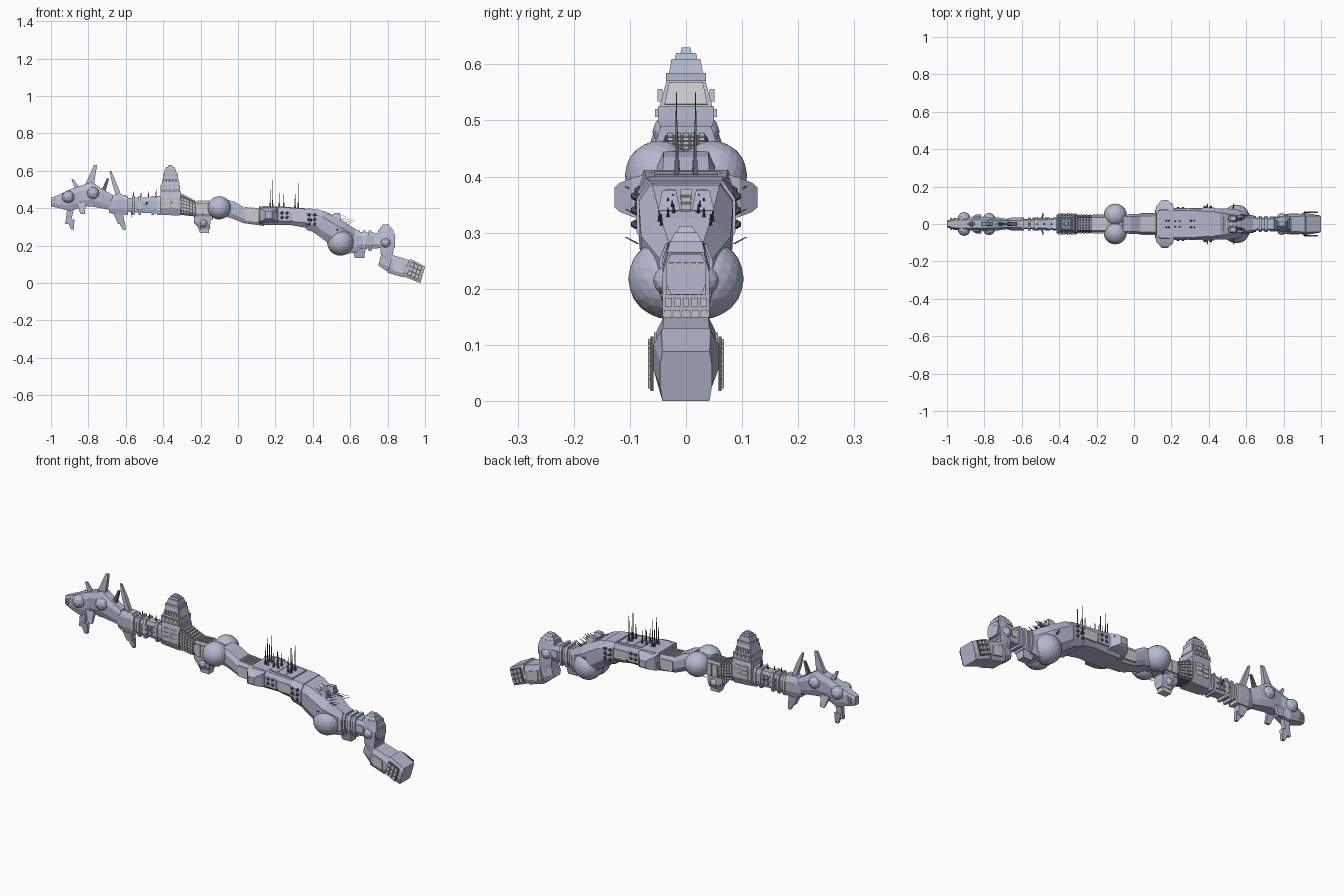
import bpy, bmesh, math, random
from mathutils import Vector, Matrix

random.seed(4)
blue = bpy.data.materials.new("hull_blue")
blue.diffuse_color = (0.46, 0.49, 0.63, 1)
dark = bpy.data.materials.new("dark_trim")
dark.diffuse_color = (0.12, 0.13, 0.16, 1)


def finish(name, bm, mat=blue):
    bmesh.ops.recalc_face_normals(bm, faces=bm.faces)
    me = bpy.data.meshes.new(name)
    bm.to_mesh(me)
    bm.free()
    ob = bpy.data.objects.new(name, me)
    bpy.context.collection.objects.link(ob)
    if mat:
        me.materials.append(mat)
    return ob


def add_loft(bm, rings):
    loops = [[bm.verts.new(p) for p in r] for r in rings]
    n = len(loops[0])
    for a, b in zip(loops, loops[1:]):
        for i in range(n):
            bm.faces.new((a[i], a[(i + 1) % n], b[(i + 1) % n], b[i]))
    bm.faces.new(loops[0])
    bm.faces.new(loops[-1])


# hull: sections of (x bottom, z bottom, x top, z top, half widths bottom / middle / top)
def hull(name, secs, mat=blue):
    bm = bmesh.new()
    rings = []
    for xb, zb, xt, zt, wb, wm, wt in secs:
        p = lambda t: (xb + (xt - xb) * t, zb + (zt - zb) * t)
        half = [(wb, 0), (wm, .28), (wm, .75), (wt, 1)]
        pts = half + [(-w, t) for w, t in reversed(half)]
        rings.append([(p(t)[0], w, p(t)[1]) for w, t in pts])
    add_loft(bm, rings)
    return finish(name, bm, mat)


def seg(name, x0, x1, b0, t0, b1, t1, w, mat=blue):
    return hull(name, [(x0, b0, x0, t0, w * .75, w, w * .75),
                       (x1, b1, x1, t1, w * .75, w, w * .75)], mat)


# tapered box between two points, sizes are (along-hull, across)
def taper(bm, p, q, s0, s1):
    rings = [[(c[0] + dx * s[0], c[1] + dy * s[1], c[2])
              for dx, dy in ((-1, -1), (1, -1), (1, 1), (-1, 1))]
             for c, s in ((p, s0), (q, s1))]
    add_loft(bm, rings)


def fin(name, p, q, s0, s1, mat=blue, mirror=False):
    bm = bmesh.new()
    for m in ((1, -1) if mirror else (1,)):
        taper(bm, (p[0], p[1] * m, p[2]), (q[0], q[1] * m, q[2]), s0, s1)
    return finish(name, bm, mat)


def spheres(name, x, y, z, r, sub=3, mat=blue):
    bm = bmesh.new()
    for m in (1, -1):
        bmesh.ops.create_icosphere(bm, subdivisions=sub, radius=r,
                                   matrix=Matrix.Translation((x, y * m, z)))
    return finish(name, bm, mat)


# rows of raised tiles over a four-cornered patch, optionally mirrored in y
def tiles(name, c, nu, nv, h=.005, mirror=True, mat=None, gap=.14):
    bm = bmesh.new()
    for m in ((1, -1) if mirror else (1,)):
        a, b, d, e = [Vector((p[0], p[1] * m, p[2])) for p in c]
        n = (b - a).cross(e - a).normalized()
        if (mirror and n.y * m < 0) or (not mirror and n.x + n.z < 0):
            n = -n
        at = lambda u, v: a.lerp(b, u).lerp(e.lerp(d, u), v)
        for i in range(nu):
            for j in range(nv):
                u0, u1 = (i + gap) / nu, (i + 1 - gap) / nu
                v0, v1 = (j + gap) / nv, (j + 1 - gap) / nv
                q = [at(u0, v0), at(u1, v0), at(u1, v1), at(u0, v1)]
                add_loft(bm, [[v - n * .004 for v in q], [v + n * h for v in q]])
    return finish(name, bm, mat)


def side_tiles(name, x0, x1, b0, t0, b1, t1, y, nu, nv, **k):
    return tiles(name, [(x0, y, b0), (x1, y, b1), (x1, y, t1), (x0, y, t0)], nu, nv, **k)


# ---- nose and front head
hull("nose", [(-1, .41, -1, .455, .012, .018, .012), (-.955, .40, -.95, .475, .025, .032, .022),
              (-.90, .385, -.90, .50, .03, .038, .022), (-.85, .40, -.84, .52, .022, .03, .018)])
side_tiles("nose_plates", -.985, -.955, .42, .45, .415, .465, .026, 2, 2)
hull("head", [(-.86, .41, -.86, .515, .02, .03, .02), (-.79, .41, -.78, .54, .026, .038, .022),
              (-.73, .40, -.72, .50, .024, .034, .02), (-.68, .39, -.67, .47, .02, .026, .02)])
spheres("front_eye_domes", -.908, .03, .46, .034, 2)
spheres("rear_eye_domes", -.775, .026, .48, .034, 2)
fin("front_crest", (-.85, 0, .49), (-.885, 0, .555), (.016, .012), (.006, .005))
fin("head_horn", (-.795, 0, .52), (-.762, 0, .63), (.024, .012), (.008, .006))
fin("chin_fin", (-.895, 0, .40), (-.91, 0, .315), (.018, .014), (.014, .008))
fin("chin_claw", (-.895, 0, .34), (-.885, 0, .285), (.02, .012), (.008, .008))
fin("cheek_plates", (-.84, .028, .43), (-.83, .045, .37), (.025, .01), (.012, .006), mirror=True)
fin("nape_fin", (-.72, 0, .49), (-.695, 0, .56), (.012, .008), (.006, .004), dark)

# ---- neck with horn, lower fin and ribs
hull("neck_joint", [(-.69, .375, -.69, .455, .015, .025, .015), (-.655, .365, -.655, .475, .025, .034, .02),
                    (-.60, .365, -.60, .47, .025, .034, .02)])
hull("neck", [(-.60, .38, -.60, .455, .02, .026, .02), (-.40, .37, -.40, .46, .026, .032, .024)])
bm = bmesh.new()
taper(bm, (-.635, 0, .46), (-.66, 0, .53), (.014, .012), (.012, .01))
taper(bm, (-.66, 0, .53), (-.683, 0, .60), (.012, .01), (.005, .004))
finish("neck_horn", bm)
fin("neck_lower_fin", (-.64, 0, .375), (-.625, 0, .315), (.028, .02), (.016, .012))
fin("neck_lower_claw", (-.622, 0, .33), (-.608, 0, .283), (.018, .01), (.007, .007))
for i, x in enumerate((-.595, -.56, -.525, -.455, -.425)):
    seg(f"neck_rib_{i}", x - .007, x + .007, .363, .465, .363, .465, .036, blue if i % 2 else None)
side_tiles("neck_plates", -.545, -.46, .39, .44, .385, .445, .03, 4, 2, mat=blue)

# ---- tower block
hull("tower_base", [(-.415, .365, -.415, .49, .035, .05, .045), (-.31, .36, -.305, .49, .04, .055, .045)])
bm = bmesh.new()
for z0, z1, a, b, wa, wb in ((.485, .50, .05, .052, .045, .05), (.50, .525, .052, .052, .05, .05),
                             (.525, .57, .047, .037, .047, .035), (.57, .585, .040, .040, .036, .036),
                             (.585, .61, .034, .028, .03, .026), (.61, .62, .025, .022, .02, .018),
                             (.62, .63, .014, .01, .01, .008)):
    taper(bm, (-.362, 0, z0), (-.362, 0, z1), (a, wa), (b, wb))
finish("tower", bm)
tiles("tower_rear_panel", [(-.315, -.042, .527), (-.315, .042, .527), (-.325, .032, .57), (-.325, -.032, .57)], 1, 1,
      h=.003, mirror=False, gap=.04)
side_tiles("tower_windows", -.40, -.325, .53, .56, .53, .56, .046, 5, 1)
side_tiles("tower_base_plates", -.405, -.315, .40, .47, .40, .47, .05, 2, 3)
side_tiles("tower_upper_band", -.41, -.315, .503, .523, .503, .523, .05, 4, 1, mat=None)

# ---- grid block and waist
seg("grid_block", -.31, -.225, .365, .475, .355, .435, .048, dark)
side_tiles("grid_block_tiles", -.305, -.228, .37, .465, .36, .43, .047, 5, 5)
tiles("grid_block_roof", [(-.305, -.035, .474), (-.228, -.035, .436), (-.228, .035, .436), (-.305, .035, .474)],
      5, 5, mirror=False)
seg("waist", -.225, -.06, .355, .435, .355, .44, .046)
side_tiles("waist_plates", -.22, -.15, .36, .43, .36, .43, .046, 2, 1, gap=.05)
tiles("waist_roof", [(-.22, -.033, .435), (-.15, -.033, .437), (-.15, .033, .437), (-.22, .033, .435)], 4, 5,
      mirror=False)
hull("keel_turret", [(-.235, .32, -.235, .37, .02, .03, .03), (-.20, .285, -.20, .37, .025, .035, .035),
                     (-.15, .29, -.145, .37, .02, .03, .03)])
fin("keel_turret_foot", (-.185, 0, .30), (-.18, 0, .268), (.03, .022), (.024, .018), None)
spheres("keel_turret_domes", -.185, .025, .32, .022, 2)
spheres("waist_spheres", -.10, .047, .402, .062)

# ---- curved connector to the main hull
hull("connector", [(-.07, .355, -.06, .445, .04, .052, .04), (-.03, .345, -.02, .435, .04, .052, .04),
                   (.03, .32, .035, .402, .04, .055, .042), (.14, .305, .14, .393, .042, .056, .045)])
side_tiles("connector_plates", .035, .11, .325, .385, .32, .382, .054, 1, 1, gap=.04)
tiles("connector_roof", [(.035, -.04, .402), (.11, -.04, .395), (.11, .04, .395), (.035, .04, .402)], 4, 6,
      mirror=False)

# ---- main hull sweeping down at the back
hull("main_hull", [(.11, .315, .12, .405, .05, .075, .055), (.14, .31, .14, .412, .06, .085, .075),
                   (.28, .31, .28, .402, .06, .082, .072), (.365, .295, .365, .396, .06, .082, .07),
                   (.42, .26, .46, .385, .06, .084, .06), (.50, .20, .57, .325, .055, .08, .045),
                   (.60, .165, .64, .28, .035, .045, .03)])
for i, (x0, x1, b, t) in enumerate(((.215, .285, .33, .395), (.29, .365, .325, .39))):
    side_tiles(f"main_hull_panel_{i}", x0, x1, b, t - .012, b - .003, t - .014, .082, 1, 1, h=.003, gap=.03,
               mat=blue if i == 0 else None)
seg("main_hull_collar", .365, .43, .285, .40, .265, .392, .088)
tiles("main_hull_roof", [(.22, -.06, .407), (.36, -.06, .397), (.36, .06, .397), (.22, .06, .407)], 3, 1,
      h=.003, mirror=False, gap=.03, mat=blue)
tiles("rear_slope_panel", [(.475, -.042, .375), (.55, -.035, .336), (.55, .035, .336), (.475, .042, .375)], 3, 3,
      mirror=False, h=.004)
fin("rear_slope_blocks", (.52, .03, .34), (.53, .03, .375), (.03, .02), (.015, .012), mirror=True)

# side sponsons with a tapered outer face and short guns
bm = bmesh.new()
for m in (1, -1):
    add_loft(bm, [[(x, y * m, z) for x, z in ((.165 - a, .363 - c), (.165 + a, .363 - c),
                                              (.165 + a, .363 + c), (.165 - a, .363 + c))]
                  for y, a, c in ((.06, .052, .045), (.095, .046, .035), (.118, .026, .026), (.127, .018, .018))])
finish("side_sponsons", bm)

# studs in rows on the hull sides
bm = bmesh.new()
studs = [(x, .09, z) for x in (.38, .41) for z in (.315, .34, .365)]
studs += [(x, .084, z) for x in (.235, .262) for z in (.35, .375)]
studs += [(x, .116, z) for x in (.15, .18) for z in (.352, .374)]
for x, y, z in studs:
    for m in (1, -1):
        bmesh.ops.create_icosphere(bm, subdivisions=1, radius=.009, matrix=Matrix.Translation((x, y * m, z)))
finish("hull_studs", bm, dark)

# masts and small needles
bm = bmesh.new()
for x, top, y in ((.172, .50, .017), (.185, .55, .017), (.22, .48, .015), (.245, .475, .015),
                  (.305, .48, .017), (.322, .535, .017)):
    for m in (1, -1):
        taper(bm, (x, y * m, .395), (x, y * m, .43), (.005, .005), (.003, .003))
        taper(bm, (x, y * m, .43), (x, y * m, top), (.002, .002), (.001, .001))
for i in range(8):
    x, y = .50 + .012 * i, .02 + .03 * random.random()
    for m in (1, -1):
        taper(bm, (x, y * m, .375 - .6 * (x - .48)), (x + .04, y * m, .385 - .5 * (x - .48)), (.003, .003), (.001, .001))
for x, z in ((.13, .37), (.20, .37), (.39, .33), (.53, .28), (-.49, .42), (-.36, .42), (-.14, .34)):
    y = .085 if x > 0 else .035
    for m in (1, -1):
        taper(bm, (x, y * m, z), (x + .004, (y + .022) * m, z + .012), (.004, .003), (.002, .002))
for x, z, d in ((-.56, .46, .03), (-.52, .46, .025), (-.48, .46, .03), (-.44, .46, .04), (-.57, .38, -.03), (.48, .23, -.03)):
    taper(bm, (x, 0, z), (x + .003, 0, z + d), (.003, .003), (.001, .001))
finish("masts_and_needles", bm, dark)

# ---- rear spheres and tail boom
spheres("rear_spheres", .548, .031, .218, .072)
seg("sphere_yoke", .58, .64, .155, .285, .165, .28, .048)
fin("yoke_foot", (.645, 0, .18), (.65, 0, .135), (.035, .03), (.025, .02))
seg("tail_boom", .62, .84, .18, .275, .19, .262, .036)
for i, x in enumerate((.645, .675, .705)):
    seg(f"tail_rib_{i}", x - .008, x + .008, .172, .282, .172, .28, .042, None if i == 1 else blue)
side_tiles("tail_boom_plates", .72, .765, .20, .255, .20, .25, .035, 1, 1)

# ---- upright tail column with tiled back and cap
hull("tail_column", [(.765, .13, .755, .275, .028, .036, .028), (.80, .10, .80, .285, .038, .042, .03),
                     (.825, .13, .835, .26, .042, .042, .033)])
tiles("tail_column_tiles", [(.822, -.042, .145), (.822, .042, .145), (.836, .033, .25), (.836, -.033, .25)], 5, 5,
      mirror=False, h=.006)
bm = bmesh.new()
for z0, z1, a, b in ((.265, .285, .042, .04), (.285, .30, .034, .028), (.30, .312, .022, .016)):
    taper(bm, (.79, 0, z0), (.79, 0, z1), (a, a * .8), (b, b * .7))
finish("tail_column_cap", bm)
spheres("tail_column_domes", .79, .032, .215, .027, 2)

# ---- tail foot: tilted boxes
hull("foot_link", [(.75, .095, .765, .15, .02, .032, .025), (.80, .06, .83, .16, .036, .042, .036)])
hull("foot_box", [(.80, .055, .825, .15, .04, .052, .04), (.885, .03, .915, .122, .044, .054, .042)])
side_tiles("foot_box_plates", .825, .885, .065, .125, .05, .105, .053, 1, 1, h=.004, gap=.04)
hull("end_box", [(.885, .035, .92, .13, .042, .055, .042), (.90, .03, .93, .125, .044, .058, .044),
                 (.975, 0, 1.0, .088, .042, .046, .042)])
pod = [(.905, .062, .045), (.962, .062, .018), (.985, .062, .088), (.925, .062, .115)]
tiles("end_box_pods", pod, 1, 1, h=.001, gap=.0, mat=dark)
tiles("end_box_pod_tiles", pod, 3, 3, h=.006)
